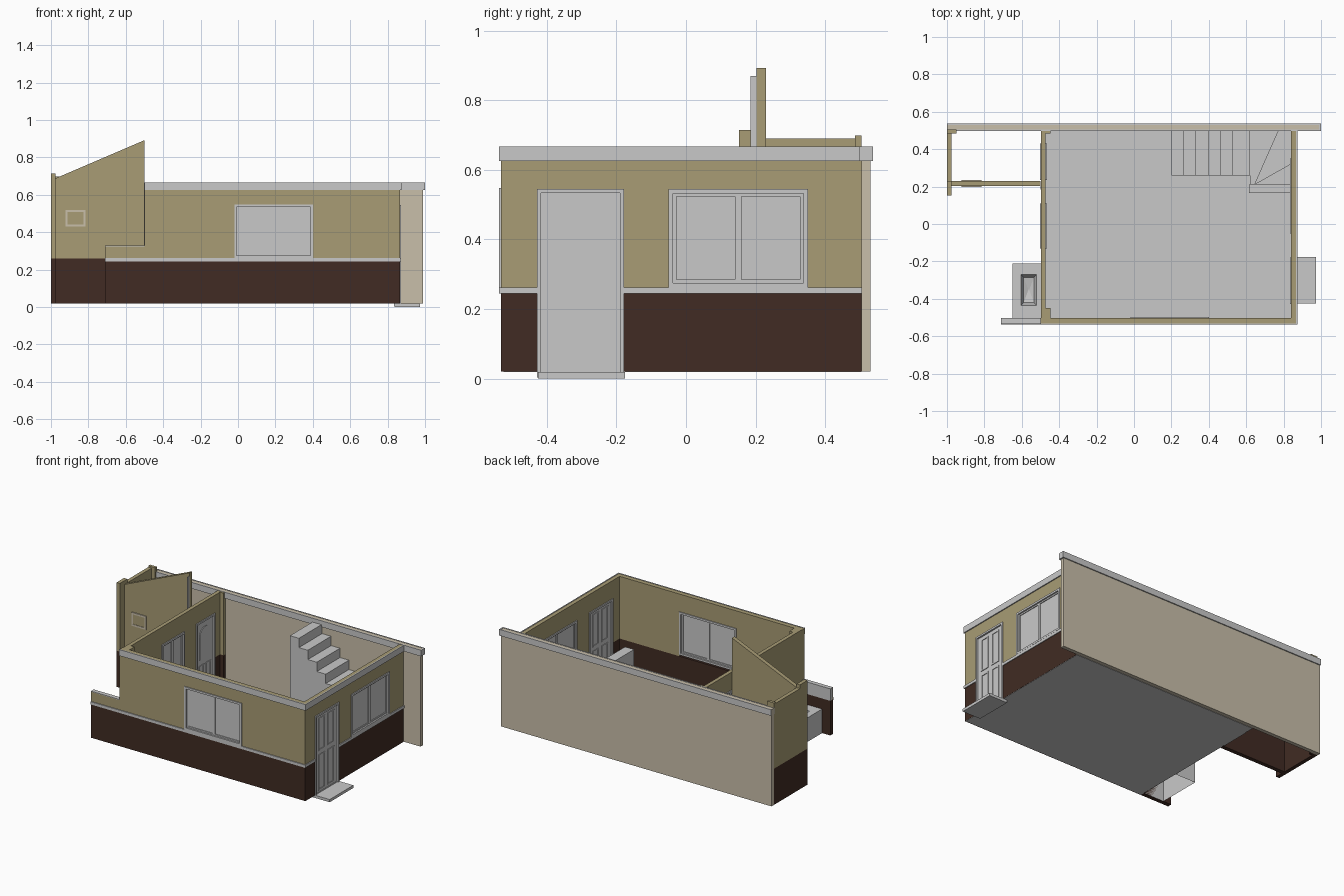
import bpy, bmesh, math

if "Cube" in bpy.data.objects:
    bpy.data.objects.remove(bpy.data.objects["Cube"])


def material(name, rgb):
    m = bpy.data.materials.new(name)
    lin = [((c / 255 + 0.055) / 1.055) ** 2.4 for c in rgb]
    m.diffuse_color = (*lin, 1)
    m.use_nodes = True
    m.node_tree.nodes["Principled BSDF"].inputs["Base Color"].default_value = m.diffuse_color
    return m


GREY = material("light grey", (201, 201, 201))
TAN = material("tan plaster", (168, 156, 117))
BROWN = material("dark brown", (65, 43, 35))
BEIGE = material("beige render", (201, 191, 170))


def finish(name, bm, mat):
    bmesh.ops.recalc_face_normals(bm, faces=bm.faces)
    me = bpy.data.meshes.new(name)
    bm.to_mesh(me)
    bm.free()
    me.materials.append(mat)
    ob = bpy.data.objects.new(name, me)
    bpy.context.collection.objects.link(ob)
    return ob


def prism(name, pts, axis, a, b, mat):
    """Extrude a 2D outline from a to b along an axis."""
    place = {"x": lambda p, t: (t, p[0], p[1]),
             "y": lambda p, t: (p[0], t, p[1]),
             "z": lambda p, t: (p[0], p[1], t)}[axis]
    bm = bmesh.new()
    lo = [bm.verts.new(place(p, a)) for p in pts]
    hi = [bm.verts.new(place(p, b)) for p in pts]
    bm.faces.new(lo)
    bm.faces.new(hi)
    n = len(pts)
    for i in range(n):
        bm.faces.new((lo[i], lo[(i + 1) % n], hi[(i + 1) % n], hi[i]))
    return finish(name, bm, mat)


def box(name, x0, x1, y0, y1, z0, z1, mat):
    return prism(name, [(x0, y0), (x1, y0), (x1, y1), (x0, y1)], "z", z0, z1, mat)


def slab(name, axis, u0, u1, t0, t1, z0, z1, mat):
    """Box in a wall that runs along u and is thick along axis."""
    if axis == "y":
        return box(name, u0, u1, t0, t1, z0, z1, mat)
    return box(name, t0, t1, u0, u1, z0, z1, mat)


Z0, DADO, TOP = 0.02, 0.25, 0.664


def wall(name, axis, u0, u1, t0, t1, openings):
    """Two-colour wall with openings (start, end, bottom, top), sorted along u."""
    u = u0
    for a, b, low, high in openings + [(u1, u1, 0, 0)]:
        slab(name + "_lower", axis, u, a, t0, t1, Z0, DADO, BROWN)
        slab(name + "_upper", axis, u, a, t0, t1, DADO, TOP, TAN)
        if b > a:
            slab(name + "_lintel", axis, a, b, t0, t1, high, TOP, TAN)
            if low > 0.1:
                slab(name + "_below_window", axis, a, b, t0, t1, Z0, DADO, BROWN)
        u = b


def frame(name, axis, u0, u1, t0, t1, z0, z1, w, mat):
    slab(name, axis, u0, u0 + w, t0, t1, z0, z1, mat)
    slab(name, axis, u1 - w, u1, t0, t1, z0, z1, mat)
    slab(name, axis, u0 + w, u1 - w, t0, t1, z1 - w, z1, mat)
    slab(name, axis, u0 + w, u1 - w, t0, t1, z0, z0 + w, mat)


def window(name, axis, u0, u1, t0, t1, z0, z1):
    frame(name + "_frame", axis, u0, u1, t0 - .006, t1 + .006, z0, z1, .013, GREY)
    a, b, mid, tm = u0 + .013, u1 - .013, (u0 + u1) / 2, (t0 + t1) / 2
    slab(name + "_pane", axis, a, b, tm - .004, tm + .004, z0 + .013, z1 - .013, GREY)
    for c, d in ((a, mid), (mid, b)):
        frame(name + "_sash", axis, c, d, tm - .009, tm + .009,
              z0 + .013, z1 - .013, .009, GREY)


def door(name, u0, u1, t0, t1, z0, z1, arched=False):
    frame(name + "_frame", "x", u0, u1, t0 - .006, t1 + .006, z0, z1, .012, GREY)
    a, b, tm = u0 + .012, u1 - .012, (t0 + t1) / 2
    slab(name + "_leaf", "x", a, b, tm - .008, tm + .008, z0 + .012, z1 - .012, GREY)
    w = b - a
    if arched:
        # one tall round-headed panel over two small ones
        c, r, zc = (a + b) / 2, w * .34, z1 - .05 - w * .34
        pts = [(c + r * math.cos(i * math.pi / 10), zc + r * math.sin(i * math.pi / 10))
               for i in range(11)] + [(c - r, .29), (c + r, .29)]
        prism(name + "_arch_panel", pts, "x", tm - .012, tm + .012, GREY)
        rows = [(.05, .25)]
    else:
        rows = [(.035, .27), (.297, .513)]
    for p in (.14, .57):
        for zb, zt in rows:
            frame(name + "_panel", "x", a + p * w, a + (p + .29) * w,
                  tm - .012, tm + .012, zb, zt, .008, GREY)


# floor and doorstep
box("floor", -.497, .865, -.525, .504, .018, .022, GREY)
box("doorstep", .84, .972, -.425, -.176, 0, .018, GREY)

# main room walls
FRONT_WIN = (-.02, .4, .262, .547)
R_DOOR, R_WIN = (-.428, -.178, .003, .545), (-.05, .35, .262, .545)
L_WIN, L_DOOR = (-.13, .11, .262, .547), (.235, .43, .02, .547)
wall("front_wall", "y", -.5, .866, -.531, -.502, [FRONT_WIN])
wall("right_wall", "x", -.502, .504, .84, .866, [R_DOOR, R_WIN])
wall("left_wall", "x", -.502, .504, -.497, -.472, [L_WIN, L_DOOR])
for y0, y1 in ((-.502, -.45), (.485, .504)):
    box("corner_pier_lower", -.472, -.446, y0, y1, Z0, DADO, BROWN)
    box("corner_pier_upper", -.472, -.446, y0, y1, DADO, TOP, TAN)

# windows and doors
window("front_window", "y", *FRONT_WIN[:2], -.531, -.502, *FRONT_WIN[2:])
window("right_window", "x", *R_WIN[:2], .84, .866, *R_WIN[2:])
window("left_window", "x", *L_WIN[:2], -.497, -.472, *L_WIN[2:])
door("right_door", *R_DOOR[:2], .84, .866, *R_DOOR[2:])
door("left_door", *L_DOOR[:2], -.497, -.472, *L_DOOR[2:], arched=True)

# party wall at the back, with a band on both faces and the ends
box("party_wall", -1, .99, .504, .53, Z0, TOP, BEIGE)
box("party_band_back", -1, 1, .53, .537, .625, .666, GREY)
box("party_band_front", -1, 1, .497, .504, .625, .666, GREY)
box("party_band_end", .99, 1, .504, .53, .625, .666, GREY)

# bands and dado trim on the street sides
box("front_band", -.5, .873, -.538, -.531, .625, .666, GREY)
box("right_band", .866, .873, -.531, .497, .625, .666, GREY)
box("front_trim", -.71, .871, -.537, -.531, .244, .262, GREY)
for y0, y1 in ((-.531, R_DOOR[0]), (R_DOOR[1], .504)):
    box("right_trim", .866, .871, y0, y1, .244, .262, GREY)

# low yard wall
box("yard_wall_lower", -.71, -.5, -.531, -.502, Z0, DADO, BROWN)
box("yard_wall_face", -.71, -.5, -.531, -.524, DADO, .325, TAN)
box("yard_wall_back", -.71, -.5, -.524, -.502, DADO, .325, GREY)
box("yard_wall_coping", -.71, -.5, -.531, -.502, .325, .33, GREY)

# rear extension: side wall, piers and sloping wall
LOW = .26
for name, x1, y0, y1, top in (("extension_side", -.975, .23, .485, .689),
                              ("extension_front_pier", -.976, .152, .23, .714),
                              ("extension_back_pier", -.95, .485, .504, .698)):
    box(name + "_lower", -1, x1, y0, y1, Z0, LOW, BROWN)
    box(name + "_upper", -1, x1, y0, y1, LOW, top, TAN)
box("extension_wall_lower", -.976, -.5, .203, .23, Z0, LOW, BROWN)
prism("extension_wall_upper", [(-.976, LOW), (-.5, LOW), (-.5, .892), (-.976, .688)],
      "y", .203, .23, TAN)
box("extension_edge_strip", -.503, -.499, .185, .203, .5, .87, GREY)
frame("small_window_frame", "y", -.923, -.815, .197, .236, .43, .52, .012, BEIGE)
slab("small_window_pane", "y", -.911, -.827, .2, .233, .442, .508, TAN)

# staircase: bottom step, three winders, straight flight
RISE = .062


def tread(k):
    return Z0 + RISE * k


box("bottom_step", .615, .84, .165, .21, Z0, tread(1), GREY)
apex = (.645, .21)
winders = [[apex, (.84, .21), (.84, .32)],
           [apex, (.84, .32), (.84, .504), (.775, .504)],
           [apex, (.775, .504), (.62, .504), (.62, .21)]]
for i, pts in enumerate(winders):
    prism("winder_step", pts, "z", Z0, tread(2 + i), GREY)
for i in range(6):
    x1 = .62 if i == 0 else .595 - .0658 * i
    box("straight_step", .595 - .0658 * (i + 1), x1, .26, .504, Z0, tread(5 + i), GREY)

# yard sink: hollow box with a tapered basin
bm = bmesh.new()
rings = []
for x0, x1, y0, y1, z in ((-.65, -.498, -.502, -.21, Z0), (-.65, -.498, -.502, -.21, .18),
                          (-.605, -.52, -.435, -.27, .18), (-.59, -.535, -.42, -.285, .135),
                          (-.566, -.559, -.356, -.349, .125)):
    rings.append([bm.verts.new(v) for v in ((x0, y0, z), (x1, y0, z), (x1, y1, z), (x0, y1, z))])
for a, b in zip(rings, rings[1:]):
    for i in range(4):
        bm.faces.new((a[i], a[(i + 1) % 4], b[(i + 1) % 4], b[i]))
bm.faces.new(rings[-1])
finish("yard_sink", bm, GREY)
